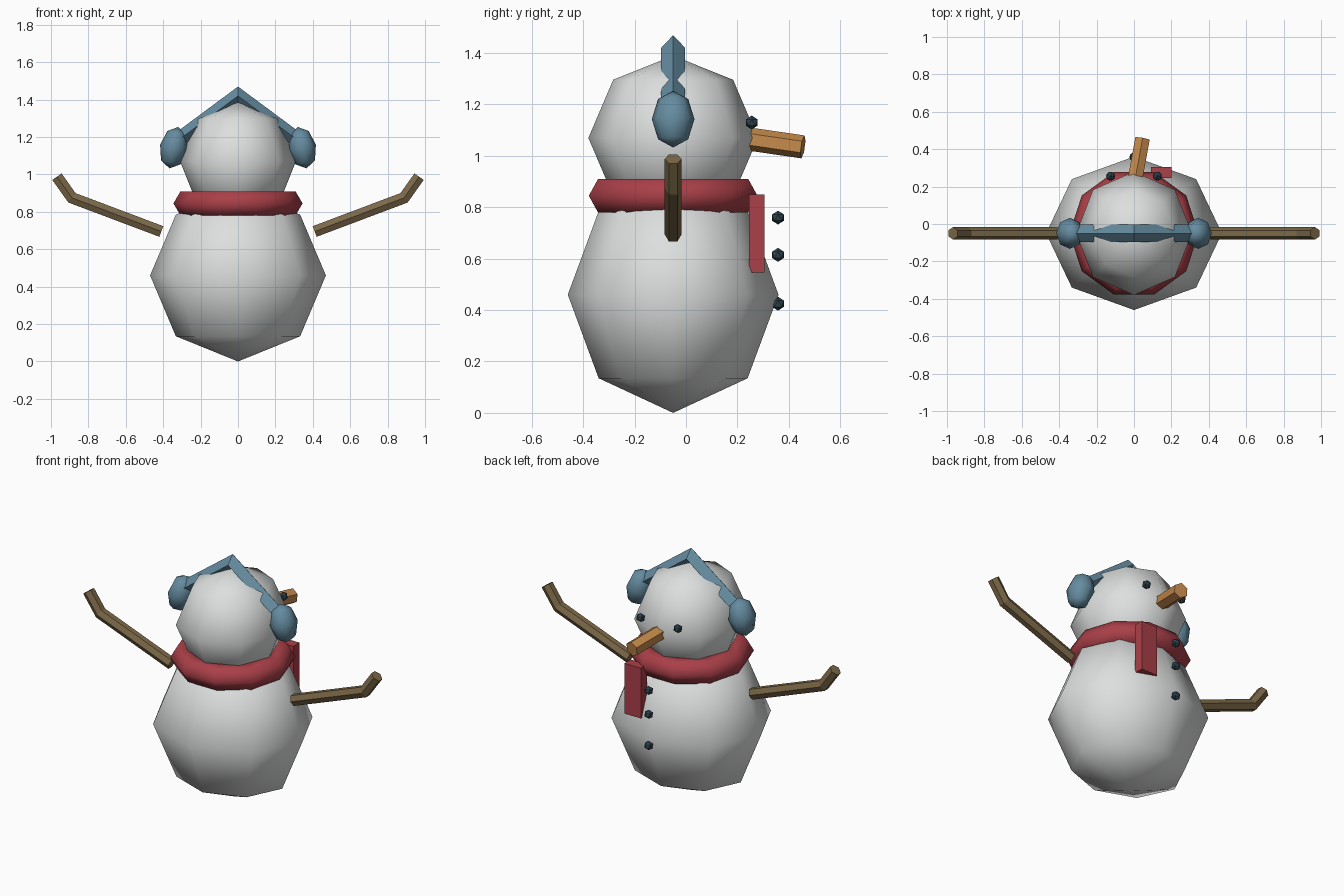
import bpy, bmesh, math
from mathutils import Vector, Matrix

cube = bpy.data.objects.get("Cube")
if cube:
    bpy.data.objects.remove(cube, do_unlink=True)

CY = -0.05  # y of the main axis


def material(name, r, g, b):
    m = bpy.data.materials.new(name)
    m.use_nodes = True
    m.diffuse_color = (r, g, b, 1)
    bsdf = next(n for n in m.node_tree.nodes if n.type == 'BSDF_PRINCIPLED')
    bsdf.inputs["Base Color"].default_value = (r, g, b, 1)
    bsdf.inputs["Roughness"].default_value = 0.8
    return m


snow = material("snow white", 0.72, 0.74, 0.73)
red = material("scarf red", 0.40, 0.05, 0.065)
orange = material("carrot orange", 0.55, 0.25, 0.07)
blue = material("earmuff blue", 0.13, 0.26, 0.35)
wood = material("twig brown", 0.20, 0.14, 0.065)
coal = material("coal", 0.03, 0.06, 0.08)


def finish(name, bm, mat, smooth=False):
    bmesh.ops.recalc_face_normals(bm, faces=bm.faces)
    mesh = bpy.data.meshes.new(name)
    for f in bm.faces:
        f.smooth = smooth
    bm.to_mesh(mesh)
    bm.free()
    mesh.materials.append(mat)
    ob = bpy.data.objects.new(name, mesh)
    bpy.context.collection.objects.link(ob)
    return ob


def ball(name, loc, radii, mat, tilt=0.0):
    """Low-poly ellipsoid, tilted about y."""
    bm = bmesh.new()
    m = (Matrix.Translation(loc) @ Matrix.Rotation(tilt, 4, 'Y')
         @ Matrix.Diagonal((*radii, 1)))
    bmesh.ops.create_uvsphere(bm, u_segments=8, v_segments=4, radius=1, matrix=m)
    return finish(name, bm, mat, True)


def tube(name, path, sides, width, depth, mat, side_axis=(0, 1, 0)):
    """Capped prism along a path with mitred corners."""
    pts = [Vector(p) for p in path]
    dirs = [(b - a).normalized() for a, b in zip(pts, pts[1:])]
    bm = bmesh.new()
    rings = []
    for i, p in enumerate(pts):
        d0, d1 = dirs[max(i - 1, 0)], dirs[min(i, len(dirs) - 1)]
        t = (d0 + d1).normalized()
        v = t.cross(Vector(side_axis)).normalized()
        u = v.cross(t)
        miter = 1 / t.dot(d1)
        angles = [math.tau * k / sides for k in range(sides)]
        rings.append([bm.verts.new(p + u * width * math.cos(a)
                                   + v * depth * miter * math.sin(a)) for a in angles])
    for r0, r1 in zip(rings, rings[1:]):
        for k in range(sides):
            j = (k + 1) % sides
            bm.faces.new((r0[k], r0[j], r1[j], r1[k]))
    bm.faces.new(rings[0])
    bm.faces.new(rings[-1])
    return finish(name, bm, mat)


# Snowballs
ball("body", (0, CY, 0.46), (0.47, 0.41, 0.46), snow)
ball("head", (0, CY, 1.07), (0.31, 0.33, 0.32), snow)

# Scarf ring: hexagonal section swept round ten segments
bm = bmesh.new()
rings = []
for i in range(10):
    a = math.tau * i / 10
    ring = []
    for k in range(6):
        b = math.tau * k / 6
        r = 0.27 + 0.075 * math.cos(b)
        ring.append(bm.verts.new((r * math.cos(a), CY + r * math.sin(a),
                                  0.845 + 0.075 * math.sin(b))))
    rings.append(ring)
for i in range(10):
    r0, r1 = rings[i], rings[(i + 1) % 10]
    for k in range(6):
        j = (k + 1) % 6
        bm.faces.new((r0[k], r0[j], r1[j], r1[k]))
finish("scarf_ring", bm, red, True)

# Scarf tail
bm = bmesh.new()
bmesh.ops.create_cube(bm, size=1, matrix=Matrix.Translation((0.145, 0.275, 0.698))
                      @ Matrix.Diagonal((0.11, 0.06, 0.305, 1)))
finish("scarf_tail", bm, red)

# Nose
tube("nose", [(0.005, 0.235, 1.067), (0.045, 0.455, 1.035)], 6, 0.045, 0.045,
     orange, side_axis=(0, 0, 1))


# Coal eyes and buttons
def lump(name, loc):
    bm = bmesh.new()
    bmesh.ops.create_icosphere(bm, subdivisions=1, radius=0.027,
                               matrix=Matrix.Translation(loc))
    finish(name, bm, coal)


for n, z in enumerate((0.76, 0.615, 0.425)):
    lump(f"button_{n + 1}", (0, 0.358, z))

# Paired parts
for s, side in ((1, "left"), (-1, "right")):
    lump(side + "_eye", (s * 0.125, 0.256, 1.13))
    tube(side + "_arm", [(s * 0.41, CY, 0.695), (s * 0.888, CY, 0.875),
                         (s * 0.968, CY, 0.988)], 6, 0.033, 0.035, wood)
    ball(side + "_earmuff", (s * 0.343, CY, 1.143), (0.075, 0.083, 0.113),
         blue, tilt=-s * math.radians(12))

# Earmuff headband
tube("headband", [(-0.34, CY, 1.168), (0, CY, 1.42), (0.34, CY, 1.168)],
     4, 0.047, 0.04, blue)
